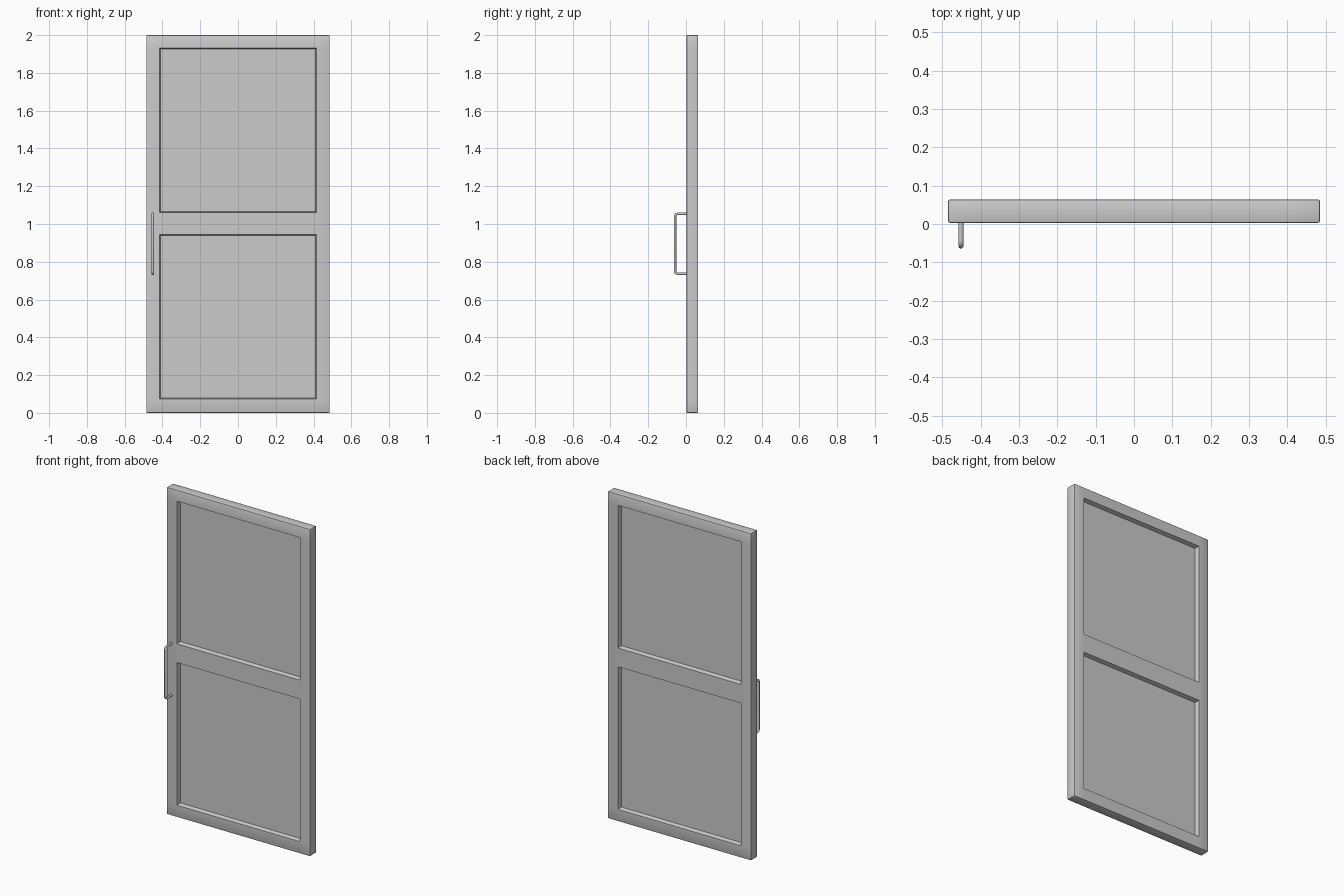
import bpy, bmesh, math
from mathutils import Vector

if "Cube" in bpy.data.objects:
    bpy.data.objects.remove(bpy.data.objects["Cube"])

FRONT, BACK = 0.003, 0.064
XS = [-0.485, -0.416, 0.416, 0.485]
ZS = [0.0, 0.073, 0.945, 1.06, 1.932, 2.0]


def smooth(obj, angle=30):
    bpy.ops.object.select_all(action='DESELECT')
    obj.select_set(True)
    bpy.context.view_layer.objects.active = obj
    bpy.ops.object.shade_smooth_by_angle(angle=math.radians(angle))


def add_mesh(name, bm):
    mesh = bpy.data.meshes.new(name)
    bm.to_mesh(mesh)
    bm.free()
    obj = bpy.data.objects.new(name, mesh)
    bpy.context.collection.objects.link(obj)
    smooth(obj)
    return obj


# Door leaf: slab divided into stiles, rails and two panels
bm = bmesh.new()
grid = [[bm.verts.new((x, FRONT, z)) for x in XS] for z in ZS]
for r in range(len(ZS) - 1):
    for c in range(len(XS) - 1):
        bm.faces.new((grid[r][c], grid[r][c + 1], grid[r + 1][c + 1], grid[r + 1][c]))
ext = bmesh.ops.extrude_face_region(bm, geom=bm.faces[:], use_keep_orig=True)
bmesh.ops.translate(bm, vec=(0, BACK - FRONT, 0),
                    verts=[g for g in ext['geom'] if isinstance(g, bmesh.types.BMVert)])
bmesh.ops.recalc_face_normals(bm, faces=bm.faces[:])

# Softened outer edges
outer = [e for e in bm.edges if len(e.link_faces) == 2 and e.calc_face_angle() > 1.0]
bmesh.ops.bevel(bm, geom=outer, offset=0.005, segments=2, profile=0.5, affect='EDGES')

# Recessed panels on both sides with slightly sloped reveals
bm.normal_update()
panels = [f for f in bm.faces if abs(f.normal.y) > 0.9 and f.calc_area() > 0.5]
bmesh.ops.inset_individual(bm, faces=panels, thickness=0.009, depth=0)
for f in panels:
    bmesh.ops.translate(bm, verts=f.verts[:], vec=-f.normal * 0.025)
bm.normal_update()
add_mesh("door_leaf", bm)

# Pull handle: round bar swept along a rounded bracket path
RAD, X, Y_OUT, Z_LO, Z_HI, BEND = 0.0065, -0.4515, -0.0575, 0.737, 1.054, 0.014
path = [Vector((X, FRONT + 0.005, Z_HI))]
for cz, start in ((Z_HI - BEND, 90), (Z_LO + BEND, 180)):
    for i in range(5):
        a = math.radians(start + i * 22.5)
        path.append(Vector((X, Y_OUT + BEND + BEND * math.cos(a), cz + BEND * math.sin(a))))
path.append(Vector((X, FRONT + 0.005, Z_LO)))

bm = bmesh.new()
rings = []
SIDES = 16
for i, p in enumerate(path):
    tangent = (path[min(i + 1, len(path) - 1)] - path[max(i - 1, 0)]).normalized()
    if 0 < i < len(path) - 1:
        tangent = ((p - path[i - 1]).normalized() + (path[i + 1] - p).normalized()).normalized()
    u = Vector((1, 0, 0))
    v = tangent.cross(u)
    rings.append([bm.verts.new(p + RAD * (u * math.cos(t) + v * math.sin(t)))
                  for t in (2 * math.pi * k / SIDES for k in range(SIDES))])
for a, b in zip(rings, rings[1:]):
    for k in range(SIDES):
        n = (k + 1) % SIDES
        bm.faces.new((a[k], a[n], b[n], b[k]))
bm.faces.new(rings[0])
bm.faces.new(rings[-1])
bmesh.ops.recalc_face_normals(bm, faces=bm.faces[:])
add_mesh("pull_handle", bm)
